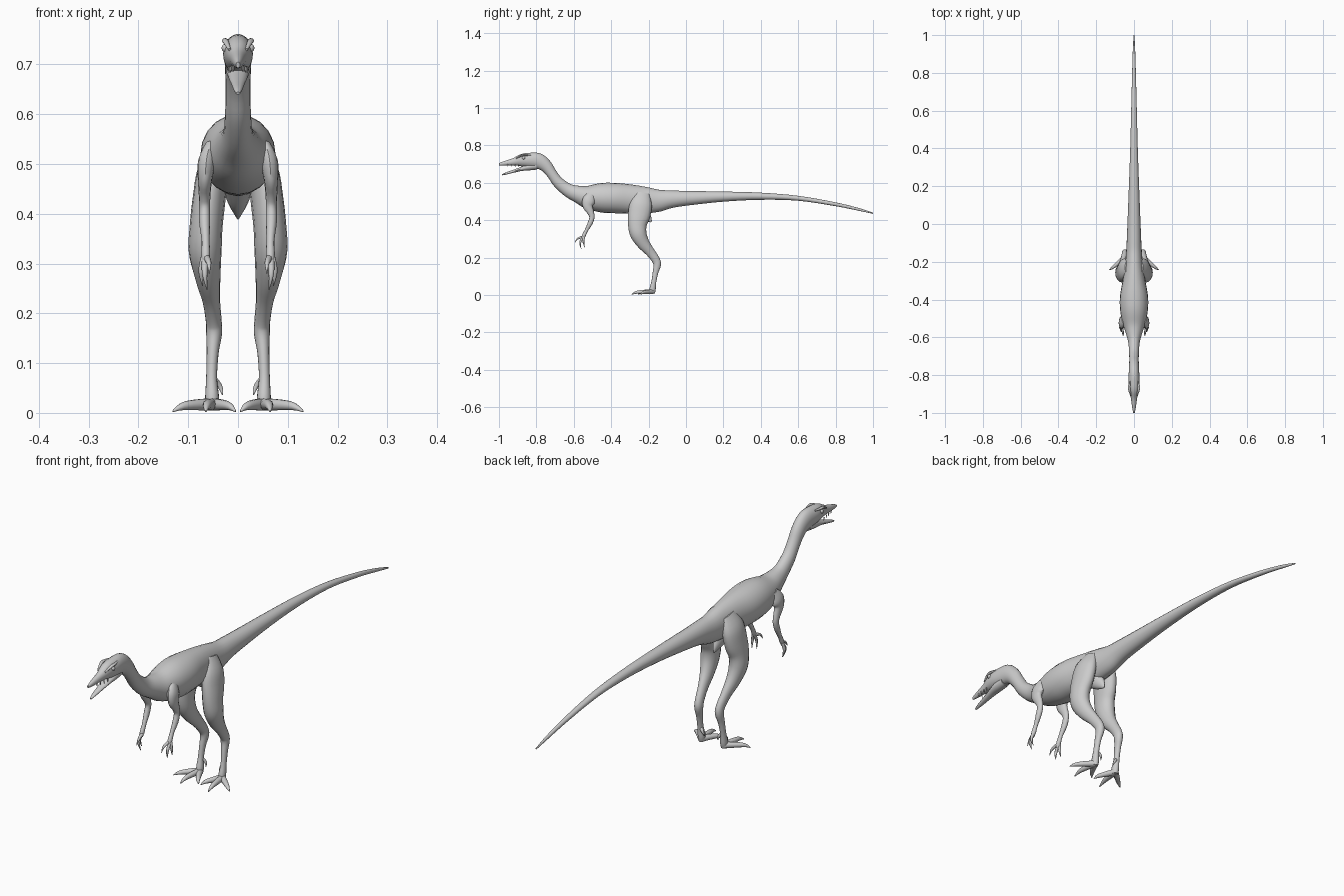
import bpy, bmesh, math
from mathutils import Vector

skin = bpy.data.materials.new("grey skin")
skin.diffuse_color = (0.6, 0.6, 0.6, 1)


def smooth_path(rows, steps):
    """Catmull-Rom interpolation through rows of (x, y, z, half width, half depth)."""
    out = []
    n = len(rows)
    for i in range(n - 1):
        p0, p1, p2, p3 = (rows[max(0, min(n - 1, i + k))] for k in (-1, 0, 1, 2))
        for s in range(steps):
            t = s / steps
            out.append([0.5 * (2 * b + (c - a) * t + (2 * a - 5 * b + 4 * c - d) * t * t
                               + (3 * b - a - 3 * c + d) * t ** 3)
                        for a, b, c, d in zip(p0, p1, p2, p3)])
    out.append(list(rows[-1]))
    return out


def add_loft(bm, rows, sides=16, steps=4):
    """Skin elliptical rings along a path."""
    path = smooth_path(rows, steps)
    pts = [Vector(r[:3]) for r in path]
    rings = []
    for i, r in enumerate(path):
        t = (pts[min(i + 1, len(pts) - 1)] - pts[max(i - 1, 0)]).normalized()
        side = Vector((1, 0, 0))
        side = (side - t * side.dot(t)).normalized()
        up = side.cross(t)
        w, d = max(r[3], 0.001), max(r[4], 0.001)
        rings.append([bm.verts.new(pts[i] + side * w * math.cos(a) + up * d * math.sin(a))
                      for a in (2 * math.pi * k / sides for k in range(sides))])
    for a, b in zip(rings, rings[1:]):
        for k in range(sides):
            j = (k + 1) % sides
            bm.faces.new((a[k], a[j], b[j], b[k]))
    bm.faces.new(rings[0])
    bm.faces.new(rings[-1])


def finish(name, bm, mirror=False):
    bmesh.ops.recalc_face_normals(bm, faces=bm.faces[:])
    mesh = bpy.data.meshes.new(name)
    bm.to_mesh(mesh)
    bm.free()
    mesh.materials.append(skin)
    obj = bpy.data.objects.new(name, mesh)
    bpy.context.collection.objects.link(obj)
    if mirror:
        obj.modifiers.new("mirror", 'MIRROR')
    bpy.ops.object.select_all(action='DESELECT')
    obj.select_set(True)
    bpy.context.view_layer.objects.active = obj
    bpy.ops.object.shade_smooth_by_angle(angle=math.radians(50))
    return obj


def loft(name, rows, mirror=False, sides=16, steps=4):
    bm = bmesh.new()
    add_loft(bm, rows, sides, steps)
    return finish(name, bm, mirror)


def digits(name, paths, radius):
    """Fingers or toes: knuckled tubes ending in a claw."""
    bm = bmesh.new()
    for path in paths:
        scale = (1.0, 0.85, 0.6, 0.12)
        add_loft(bm, [(*p, radius * s, radius * s) for p, s in zip(path, scale)], 10, 3)
    return finish(name, bm, True)


# Skull, neck, trunk and tail in one sweep: y, z, half width, half depth
spine = [
    (-1.0, .699, .004, .006), (-.97, .704, .010, .012), (-.92, .712, .017, .020),
    (-.88, .720, .026, .033), (-.84, .721, .030, .039), (-.79, .716, .028, .042),
    (-.75, .691, .026, .034), (-.717, .648, .025, .028), (-.683, .602, .026, .030),
    (-.63, .560, .030, .036), (-.575, .538, .044, .047), (-.52, .523, .062, .064),
    (-.45, .520, .074, .079), (-.38, .518, .074, .081), (-.30, .513, .060, .078),
    (-.22, .507, .048, .071), (-.15, .504, .042, .060), (-.08, .512, .038, .047),
    (.02, .518, .034, .038), (.20, .526, .027, .027), (.40, .528, .020, .019),
    (.60, .517, .015, .013), (.80, .485, .010, .010), (.93, .456, .006, .007),
    (1.0, .437, .002, .003)]
loft("body", [(0, *r) for r in spine], sides=20)

# Open lower jaw
loft("lower_jaw", [(0, -.80, .690, .022, .020), (0, -.84, .684, .023, .018),
                   (0, -.88, .674, .019, .011), (0, -.92, .662, .014, .008),
                   (0, -.96, .650, .009, .006), (0, -.983, .642, .004, .003)], sides=12)

# Brow ridges and eyes
loft("brow_ridge", [(.017, -.91, .730, .003, .003), (.024, -.88, .745, .006, .005),
                    (.026, -.86, .748, .006, .005), (.020, -.83, .748, .003, .003)],
     True, 8)
bm = bmesh.new()
bmesh.ops.create_uvsphere(bm, u_segments=12, v_segments=8, radius=.009)
bmesh.ops.translate(bm, verts=bm.verts[:], vec=(.024, -.868, .733))
finish("eye", bm, True)

# Small upper teeth
bm = bmesh.new()
for i in range(4):
    y, x, z = -.955 + .02 * i, .009 + .003 * i, .695 - .001 * i
    add_loft(bm, [(x, y, z + .004, .003, .003), (x, y + .002, z - .009, .001, .001)], 6, 1)
finish("teeth", bm, True)

# Pubic point beneath the hips
loft("pelvis_point", [(0, -.25, .47, .036, .050), (0, -.225, .435, .024, .035),
                      (0, -.20, .408, .011, .018), (0, -.185, .391, .002, .004)])

# Hind leg from hip through knee and ankle to the foot
loft("hind_leg", [
    (.036, -.230, .545, .012, .035), (.050, -.240, .490, .030, .058),
    (.058, -.250, .430, .033, .060), (.064, -.260, .375, .033, .050),
    (.066, -.254, .325, .033, .044), (.061, -.228, .275, .026, .034),
    (.054, -.190, .228, .018, .025), (.049, -.161, .187, .016, .022),
    (.048, -.154, .160, .016, .020), (.051, -.163, .120, .012, .015),
    (.053, -.172, .070, .011, .013), (.052, -.179, .030, .014, .017),
    (.052, -.181, .008, .012, .014)], True)

# Splayed toes with claws
digits("toes", [
    [(.052, -.175, .017), (.059, -.230, .017), (.063, -.265, .014), (.065, -.292, .003)],
    [(.052, -.178, .017), (.085, -.207, .016), (.112, -.230, .013), (.131, -.243, .003)],
    [(.052, -.178, .017), (.033, -.215, .016), (.017, -.242, .013), (.005, -.256, .003)],
], .013)
digits("rear_toe", [[(.049, -.170, .068), (.040, -.165, .058),
                     (.034, -.165, .048), (.031, -.170, .036)]], .007)

# Arm from shoulder through elbow to the palm
loft("arm", [
    (.052, -.505, .535, .014, .024), (.062, -.520, .505, .018, .034),
    (.066, -.525, .475, .015, .027), (.067, -.510, .442, .012, .018),
    (.067, -.503, .415, .011, .014), (.067, -.513, .383, .011, .013),
    (.065, -.533, .345, .008, .009), (.065, -.546, .318, .009, .010),
    (.065, -.554, .300, .006, .007)], True, 12)

# Three clawed fingers
digits("fingers", [
    [(.063, -.548, .312), (.060, -.568, .306), (.058, -.582, .298), (.058, -.594, .280)],
    [(.066, -.550, .308), (.067, -.563, .288), (.066, -.566, .270), (.062, -.560, .247)],
    [(.068, -.546, .312), (.073, -.549, .292), (.074, -.547, .276), (.071, -.541, .255)],
], .007)
